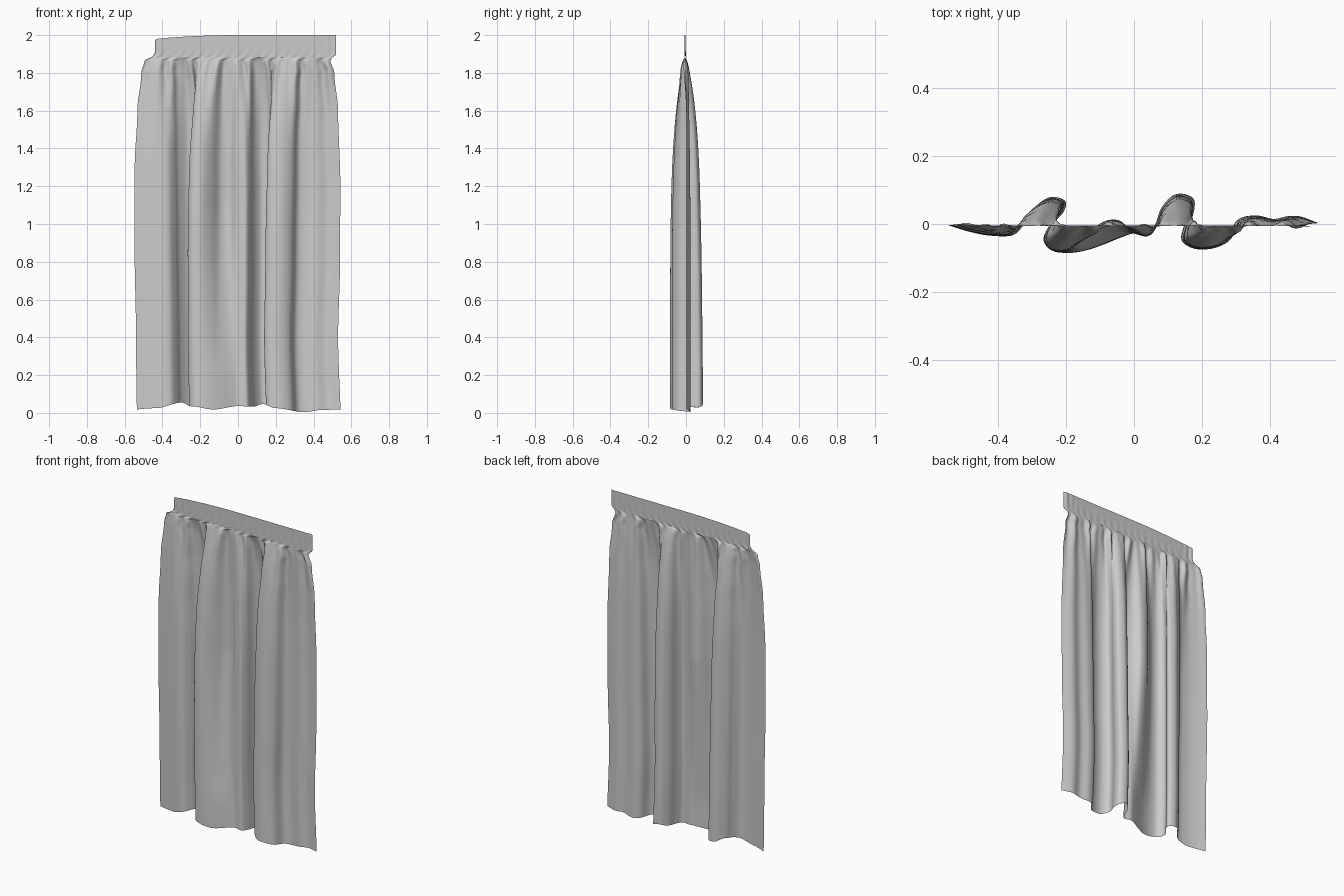
import bpy, bmesh
from math import sin, exp, pi
from mathutils import Vector

if "Cube" in bpy.data.objects:
    bpy.data.objects.remove(bpy.data.objects["Cube"])

# Fold line seen from above: x, y near the hem, y higher up
FOLD = [(-.54, -.003, -.003), (-.48, -.022, -.022), (-.42, -.034, -.034),
        (-.36, -.033, -.033), (-.325, 0, 0), (-.30, .04, .035), (-.25, .078, .07),
        (-.205, .068, .06), (-.21, .035, .03), (-.245, -.005, -.01),
        (-.26, -.045, -.05), (-.235, -.078, -.08), (-.19, -.085, -.08),
        (-.14, -.077, -.045), (-.09, -.06, .005), (-.04, -.04, .012),
        (0, -.028, -.022), (.045, -.034, -.038), (.07, 0, -.01), (.09, .05, .045),
        (.13, .088, .08), (.175, .075, .065), (.175, .03, .025), (.155, -.012, -.015),
        (.152, -.05, -.05), (.19, -.073, -.073), (.24, -.07, -.07),
        (.285, -.045, -.04), (.315, .01, .01), (.36, .025, .022),
        (.42, .014, .014), (.48, .024, .024), (.545, .003, .003)]
LEFT = [(1.885, -.46), (1.865, -.495), (1.8, -.512), (1.6, -.533), (1.3, -.547), (.9, -.548), (.4, -.54), (-.1, -.535)]
RIGHT = [(1.885, .50), (1.865, .49), (1.8, .51), (1.6, .53), (1.2, .542), (.8, .54), (.4, .53), (-.1, .545)]
HEM = [(-.6, .015), (-.44, .025), (-.3, .055), (-.25, .035), (-.13, .018), (0, .036), (.08, .033),
       (.13, .047), (.2, .025), (.35, .004), (.45, .016), (.6, .02)]


def lookup(table, v):
    pts = sorted(table)
    for (a, p), (b, q) in zip(pts, pts[1:]):
        if v <= b:
            t = (v - a) / (b - a)
            return p + (q - p) * t * t * (3 - 2 * t)
    return pts[-1][1]


def spline(points, n):
    p = [Vector(q) for q in points]
    p = [2 * p[0] - p[1]] + p + [2 * p[-1] - p[-2]]
    out = []
    for i in range(1, len(p) - 2):
        for k in range(n):
            t = k / n
            a, b, c, d = p[i - 1:i + 3]
            out.append(.5 * (2 * b + (c - a) * t + (2 * a - 5 * b + 4 * c - d) * t * t
                             + (3 * b - a - 3 * c + d) * t ** 3))
    return out + [p[-2]]


def sheet(name, rows):
    bm = bmesh.new()
    grid = [[bm.verts.new(co) for co in row] for row in rows]
    for a, b in zip(grid, grid[1:]):
        for i in range(len(a) - 1):
            bm.faces.new((a[i], b[i], b[i + 1], a[i + 1]))
    mesh = bpy.data.meshes.new(name)
    bm.to_mesh(mesh)
    bm.free()
    mesh.polygons.foreach_set("use_smooth", [True] * len(mesh.polygons))
    obj = bpy.data.objects.new(name, mesh)
    bpy.context.collection.objects.link(obj)


# Arc-length share of each column along the fold line
line = spline(FOLD, 8)
length = [0]
for p, q in zip(line, line[1:]):
    length.append(length[-1] + (q - p).xy.length)
share = [v / length[-1] for v in length]
Z0, Y0 = 1.882, -.005


def drape_point(p, u, k):
    z = Z0 + (lookup(HEM, p.x) - Z0) * k
    s = max(0, min(1, (Z0 - z) / Z0))
    grow = (1 - (1 - s) ** 5) ** .8
    xl, xr = lookup(LEFT, z), lookup(RIGHT, z)
    mix = max(0, min(1, (z - .2) / .9))
    y = Y0 * (1 - grow) + grow * (p.y + (p.z - p.y) * mix)
    # Small gathers fading out below the band
    gather = (1 - exp(-s * 60)) * exp(-s * 9)
    y += gather * (.012 * sin(2 * pi * 12 * u) + .007 * sin(2 * pi * 19 * u + 1))
    dx = p.x - (-.54 + 1.085 * u)
    return (xl + (xr - xl) * u + grow * dx, y, z)


# Hanging cloth, rows packed closer near the gathers
ROWS = 60
sheet("curtain_drape", [[drape_point(p, u, (r / ROWS) ** 2) for p, u in zip(line, share)]
                        for r in range(ROWS + 1)])


# Flat header band with slight crinkles at its ends
def band_point(u, k):
    xl = -.44 - .02 * (1 - min(1, k * 3)) ** 2
    xr = .52 - .02 * (1 - min(1, k * 6)) ** 2
    top = 2 - .02 * (1 - min(1, u * 2.2)) ** 2 - .006 * exp(-u * 120)
    ends = exp(-u * 25) + exp(-(1 - u) * 25)
    y = Y0 + .004 * ends * sin(u * 150) + .002 * (1 - k) ** 3 * sin(u * 120) * min(1, k * 8)
    return (xl + (xr - xl) * u, y if k > 0 else Y0, Z0 + (top - Z0) * k)


sheet("header_band", [[band_point(u, 1 - r / 12) for u in share] for r in range(13)])
